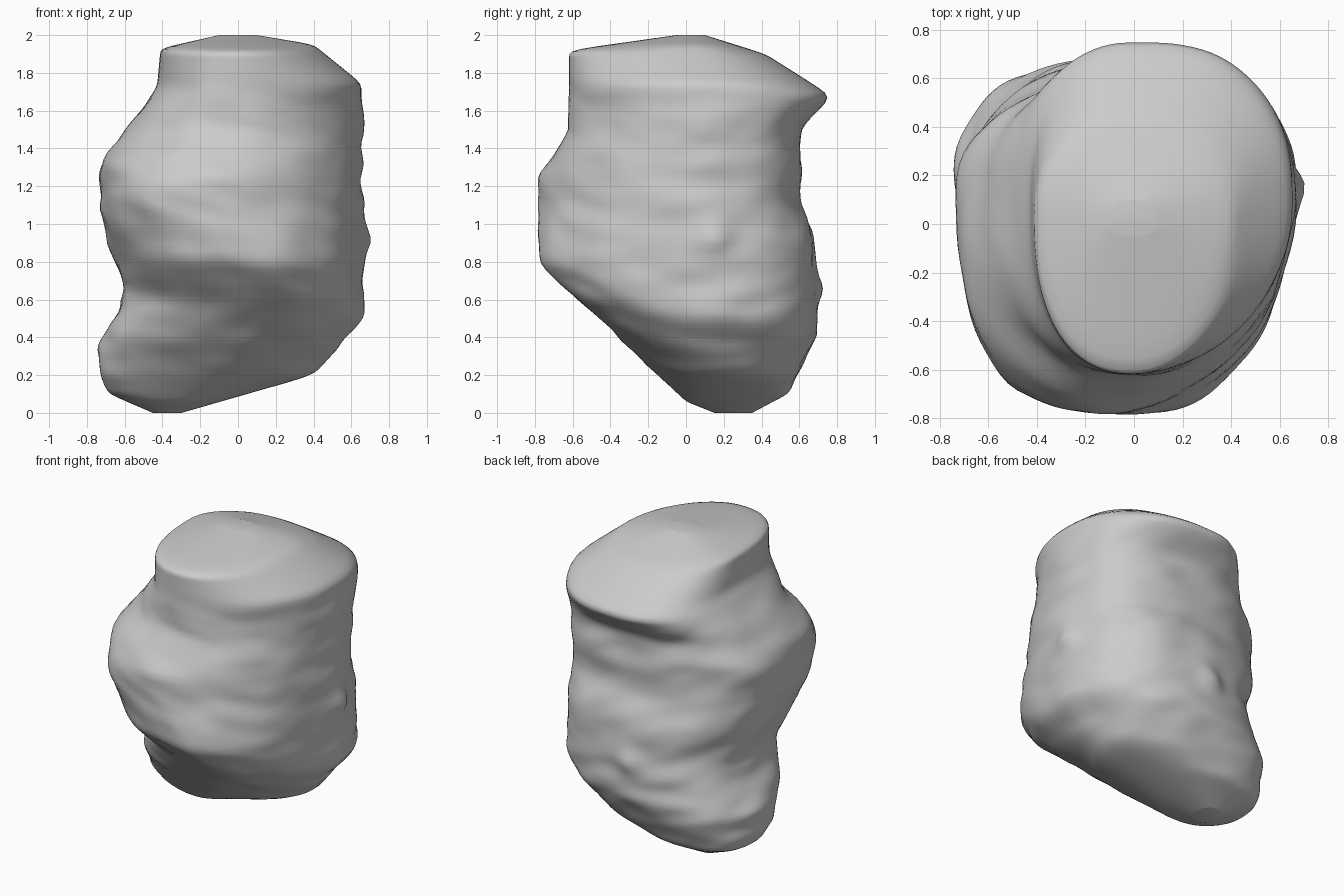
import bpy, bmesh, math
from mathutils import Vector, noise

cube = bpy.data.objects.get("Cube")
if cube:
    bpy.data.objects.remove(cube, do_unlink=True)

SIDES, LEVELS, HEIGHT = 96, 90, 2


def profile(*points):
    """Return a function of height that joins the given (height, value) points."""
    def value(z):
        for (low, a), (high, b) in zip(points, points[1:]):
            if z <= high:
                return a + (b - a) * (z - low) / (high - low)
        return points[-1][1]
    return value


# Silhouette of each side of the rock
left = profile((0, -.45), (.1, -.68), (.2, -.73), (.35, -.73), (.65, -.6),
               (1.06, -.73), (1.33, -.73), (1.72, -.43), (1.93, -.41), (HEIGHT, -.1))
right = profile((0, -.3), (.2, .4), (.5, .66), (1.74, .66), (1.95, .4), (HEIGHT, .1))
front = profile((0, .15), (.06, 0), (.8, -.78), (1.25, -.78),
                (1.5, -.62), (1.92, -.62), (HEIGHT, -.05))
back = profile((0, .35), (.1, .54), (.4, .69), (.9, .69), (1.1, .61),
               (1.5, .61), (1.68, .77), (1.9, .42), (HEIGHT, .1))

# Wandering lines where the front, back and flanks stand out furthest
front_ridge = profile((0, -.38), (.6, .25), (1.2, -.15), (1.5, 0))
back_ridge = profile((0, -.38), (.5, 0), (1, .1), (HEIGHT, 0))
flank_ridge = profile((0, .25), (1.1, .05), (1.6, .12), (HEIGHT, 0))


def section_point(z, angle):
    """Point on a rounded outline whose quarters have separate radii."""
    c, s = math.cos(angle), math.sin(angle)
    is_back, is_right = s >= 0, c >= 0
    middle_x = back_ridge(z) if is_back else front_ridge(z)
    middle_y = flank_ridge(z)
    reach_x = (right(z) if is_right else left(z)) - middle_x
    reach_y = (back(z) if is_back else front(z)) - middle_y
    # The right front corner is the most rounded, the opposite ones are fuller
    power = 1.9 if is_right and not is_back else 2.4
    scale = (abs(c) ** power + abs(s) ** power) ** (-1 / power)
    return Vector((middle_x + reach_x * abs(c) * scale,
                   middle_y + reach_y * abs(s) * scale, z))


# Small knobs standing out of the surface
knobs = [Vector((.66, .15, .92)), Vector((-.05, .69, .66))]


def weather(point):
    """Add worn ledges and knobs, fading out at the top and bottom."""
    fade = max(0, min(1, point.z * 3, (1.8 - point.z) * 3))
    slant = point.z + point.x / 4
    lump = noise.noise(Vector((point.x * 3, point.y * 3, slant * 9)))
    ledge = noise.noise(Vector((point.x * 5, point.y * 5, slant * 17)))
    push = fade * (.025 * lump + .018 * ledge)
    for knob in knobs:
        push += .06 * math.exp(-((point - knob).length / .07) ** 2)
    return point + push * Vector((point.x, point.y, 0)).normalized()


# Rock body: skin the outlines from bottom to top, closely spaced at both ends
bm = bmesh.new()
rings = []
for level in range(LEVELS + 1):
    z = HEIGHT * (1 - math.cos(math.pi * level / LEVELS)) / 2
    outline = [section_point(z, math.tau * side / SIDES) for side in range(SIDES)]
    rings.append([bm.verts.new(weather(point)) for point in outline])
for lower, upper in zip(rings, rings[1:]):
    for side in range(SIDES):
        after = (side + 1) % SIDES
        bm.faces.new((lower[side], lower[after], upper[after], upper[side]))
bm.faces.new(rings[-1])
bm.faces.new(reversed(rings[0]))
for repeat in range(3):
    bmesh.ops.smooth_vert(bm, verts=bm.verts, factor=.5,
                          use_axis_x=True, use_axis_y=True, use_axis_z=True)

mesh = bpy.data.meshes.new("rock")
bm.to_mesh(mesh)
bm.free()
rock = bpy.data.objects.new("rock", mesh)
bpy.context.collection.objects.link(rock)

# Stone colour
stone = bpy.data.materials.new("grey stone")
stone.use_nodes = True
grey = (.6, .6, .6, 1)
stone.diffuse_color = grey
stone.node_tree.nodes["Principled BSDF"].inputs["Base Color"].default_value = grey
mesh.materials.append(stone)

bpy.context.view_layer.objects.active = rock
rock.select_set(True)
bpy.ops.object.shade_smooth_by_angle(angle=math.radians(50))
